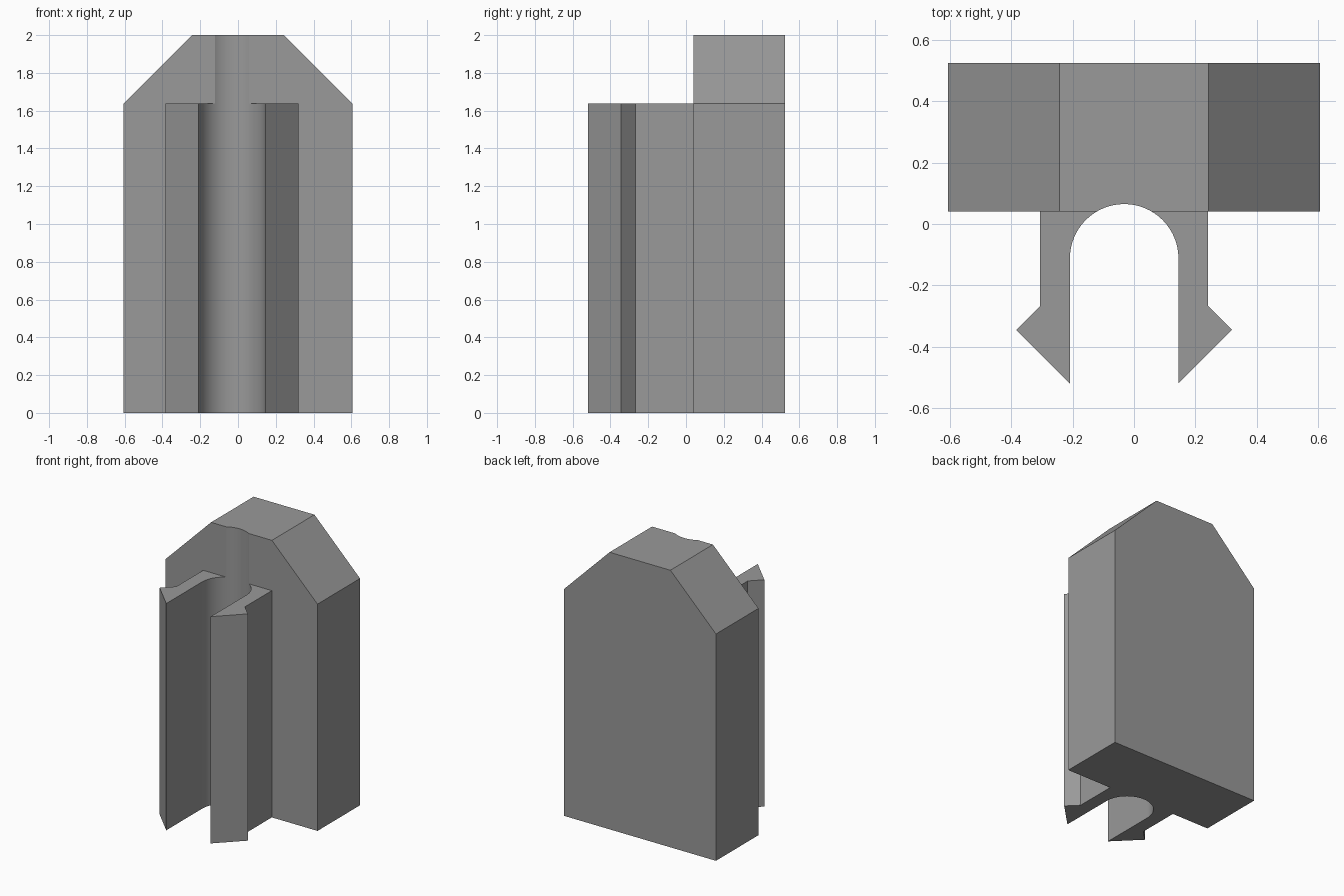
import bpy, math
from mathutils import Vector

if "Cube" in bpy.data.objects:
    bpy.data.objects.remove(bpy.data.objects["Cube"])

grey = bpy.data.materials.new("plain_grey")
grey.diffuse_color = (0.32, 0.32, 0.32, 1)
grey.use_nodes = True
grey.node_tree.nodes["Principled BSDF"].inputs["Base Color"].default_value = grey.diffuse_color


def prism(name, profile, offset):
    """Solid made by sweeping a closed 3D profile along an offset."""
    n = len(profile)
    base = [Vector(p) for p in profile]
    verts = base + [p + Vector(offset) for p in base]
    faces = [list(range(n))[::-1], list(range(n, 2 * n))]
    faces += [[i, (i + 1) % n, n + (i + 1) % n, n + i] for i in range(n)]
    mesh = bpy.data.meshes.new(name)
    mesh.from_pydata(verts, [], faces)
    mesh.materials.append(grey)
    obj = bpy.data.objects.new(name, mesh)
    bpy.context.collection.objects.link(obj)
    # make all normals point outward
    bpy.context.view_layer.objects.active = obj
    bpy.ops.object.select_all(action='DESELECT')
    obj.select_set(True)
    bpy.ops.object.mode_set(mode='EDIT')
    bpy.ops.mesh.select_all(action='SELECT')
    bpy.ops.mesh.normals_make_consistent(inside=False)
    bpy.ops.object.mode_set(mode='OBJECT')
    return obj


def boolean(target, other, operation):
    mod = target.modifiers.new(operation.lower(), 'BOOLEAN')
    mod.operation, mod.object, mod.solver = operation, other, 'EXACT'
    bpy.context.view_layer.objects.active = target
    bpy.ops.object.modifier_apply(modifier=mod.name)
    bpy.data.objects.remove(other)


# Back plate with chamfered top corners
half = [(0.607, 0), (0.607, 1.637), (0.243, 2.0)]
outline = half + [(-x, z) for x, z in reversed(half)]
body = prism("clip_block", [(x, 0.04, z) for x, z in outline], (0, 0.485, 0))

# Barbed prongs, solid until the channel is cut between them
cx, r, cy = -0.032, 0.177, -0.112
prongs = [(cx, -0.697), (0.32, -0.345), (0.242, -0.267), (0.242, 0.2),
          (-0.306, 0.2), (-0.306, -0.267), (-0.384, -0.345)]
boolean(body, prism("prongs", [(x, y, 0) for x, y in prongs], (0, 0, 1.637)), 'UNION')

# Round-ended channel through the full height
steps = 32
channel = [(cx - r, -0.9), (cx + r, -0.9)]
channel += [(cx + r * math.cos(math.pi * i / steps), cy + r * math.sin(math.pi * i / steps))
            for i in range(steps + 1)]
boolean(body, prism("channel", [(x, y, -0.1) for x, y in channel], (0, 0, 2.2)), 'DIFFERENCE')

# Smooth the channel, keep every other edge sharp
bpy.ops.object.select_all(action='DESELECT')
body.select_set(True)
bpy.context.view_layer.objects.active = body
bpy.ops.object.shade_smooth_by_angle(angle=math.radians(30))
